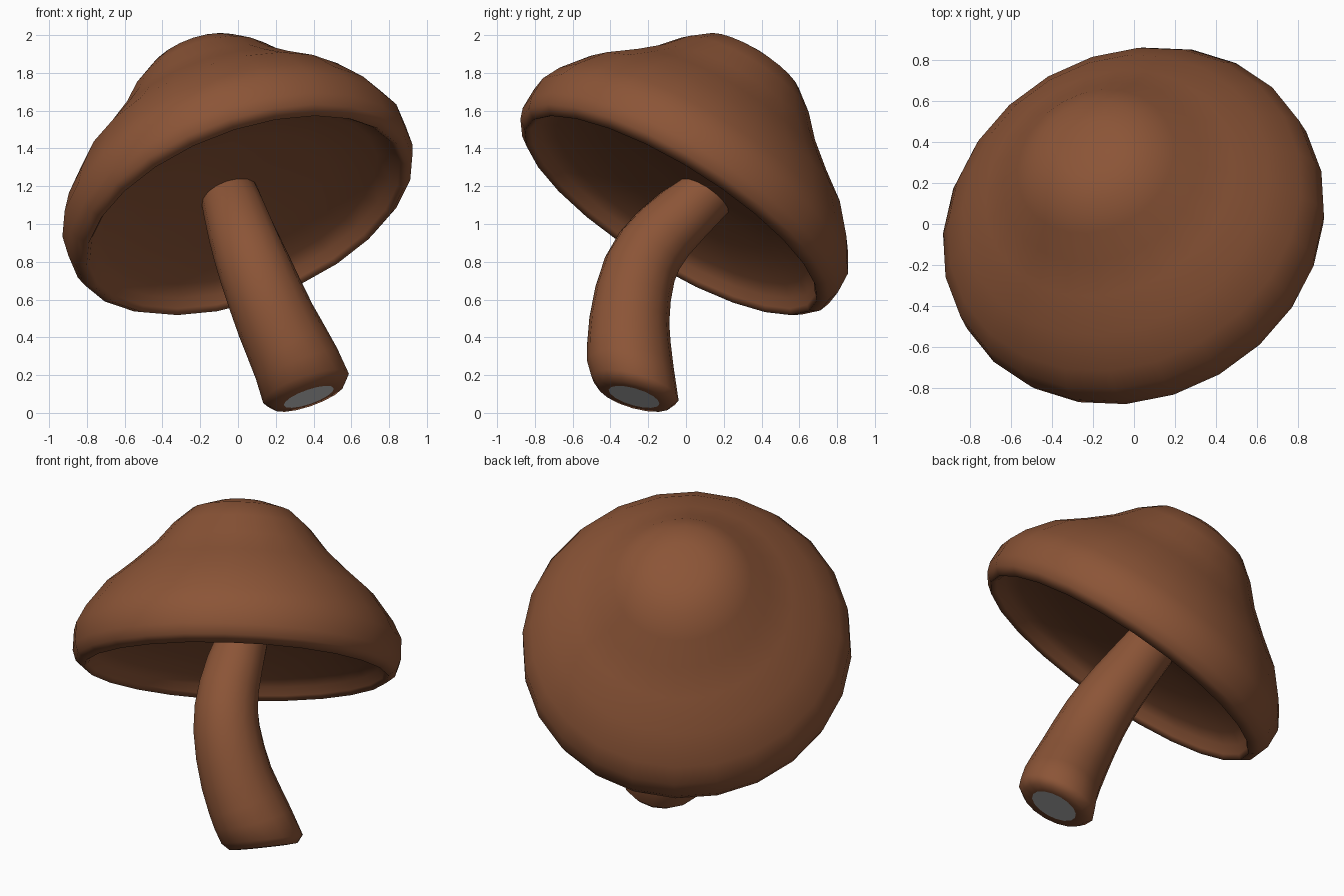
import bpy, bmesh, math
from mathutils import Vector

if "Cube" in bpy.data.objects:
    bpy.data.objects.remove(bpy.data.objects["Cube"])


def material(name, rgb):
    m = bpy.data.materials.new(name)
    m.diffuse_color = (*rgb, 1)
    m.use_nodes = True
    m.node_tree.nodes["Principled BSDF"].inputs["Base Color"].default_value = m.diffuse_color
    return m


brown = material("brown", (0.26, 0.09, 0.038))
grey = material("grey", (0.60, 0.60, 0.60))


def ring(bm, centre, axis, radius, sides):
    """A circle of vertices around an axis."""
    q = Vector((0, 0, 1)).rotation_difference(axis)
    return [bm.verts.new(centre + q @ Vector((radius * math.cos(a), radius * math.sin(a), 0)))
            for a in (2 * math.pi * i / sides for i in range(sides))]


def bridge(bm, low, high):
    n = len(low)
    for i in range(n):
        j = (i + 1) % n
        bm.faces.new((low[i], low[j], high[j], high[i]))


def finish(bm, name, mats):
    mesh = bpy.data.meshes.new(name)
    bm.normal_update()
    bm.to_mesh(mesh)
    bm.free()
    for m in mats:
        mesh.materials.append(m)
    obj = bpy.data.objects.new(name, mesh)
    bpy.context.collection.objects.link(obj)
    return obj


def fan(bm, verts, centre, up):
    tip = bm.verts.new(centre)
    n = len(verts)
    for i in range(n):
        a, b = verts[i], verts[(i + 1) % n]
        bm.faces.new((a, b, tip) if up else (b, a, tip))


# cap: bell profile (radius, height) turned about a tilted axis, leaning slightly uphill
axis = Vector((-0.30, 0.50, 0.81)).normalized()
uphill = (Vector((0, 0, 1)) - axis * axis.z).normalized()
centre = Vector((-0.005, 0.0, 1.175))
profile = [(0.15, 0.04), (0.5, 0.0), (0.76, -0.05), (0.83, -0.09), (0.86, -0.135),
           (0.885, -0.16), (0.935, -0.12), (0.955, -0.06), (0.952, 0.06), (0.90, 0.16),
           (0.78, 0.315), (0.63, 0.44), (0.50, 0.56), (0.40, 0.68), (0.29, 0.775), (0.15, 0.82)]


def cap_centre(h, r):
    return centre + axis * h + uphill * (0.06 * max(h, 0) / 0.8 if r == 0 or h > 0.05 else 0)


bm = bmesh.new()
rings = [ring(bm, cap_centre(h, r), axis, r, 24) for r, h in profile]
for a, b in zip(rings, rings[1:]):
    bridge(bm, a, b)
fan(bm, rings[0], centre + axis * 0.045, False)
fan(bm, rings[-1], cap_centre(0.83, 0), True)
for v in bm.verts:  # slight stretch along the slope
    v.co += uphill * ((v.co - centre).dot(uphill) * 0.02)
for f in bm.faces:
    f.smooth = True
finish(bm, "mushroom_cap", [brown])

# stem: bent, tapering tube with a rounded foot and a flat grey end
path = [((0.36, -0.27, 0.13), 0.24), ((0.31, -0.295, 0.26), 0.23),
        ((0.20, -0.30, 0.49), 0.212), ((0.09, -0.245, 0.76), 0.195),
        ((0.02, -0.12, 0.95), 0.178), ((-0.045, 0.10, 1.15), 0.155)]
keys = [Vector((*p, r)) for p, r in path]
samples = [keys[0]]
for i in range(1, len(keys) - 1):  # smooth the path between the key points
    p0, p1, p2 = keys[i - 1], keys[i], keys[i + 1]
    p3 = keys[i + 2] if i + 2 < len(keys) else 2 * p2 - p1
    samples += [p1, (9 * (p1 + p2) - p0 - p3) / 16]
samples.append(keys[-1])

foot = Vector((-0.32, 0.27, 0.91)).normalized()
bm = bmesh.new()
base = Vector((0.375, -0.275, 0.085))
rings = [ring(bm, base, foot, 0.14, 16), ring(bm, base + foot * 0.004, foot, 0.20, 16)]
for i, s in enumerate(samples):
    if i == 0:
        d = foot
    elif i == len(samples) - 1:
        d = axis
    else:
        d = (samples[i + 1] - samples[i - 1]).to_3d().normalized()
        if i == 1:
            d = (d + foot).normalized()
    rings.append(ring(bm, s.to_3d(), d, s.w, 16))
for a, b in zip(rings, rings[1:]):
    bridge(bm, a, b)
for f in bm.faces:
    f.smooth = True
end = bm.faces.new(list(reversed(rings[0])))
end.material_index = 1
finish(bm, "mushroom_stem", [brown, grey])
